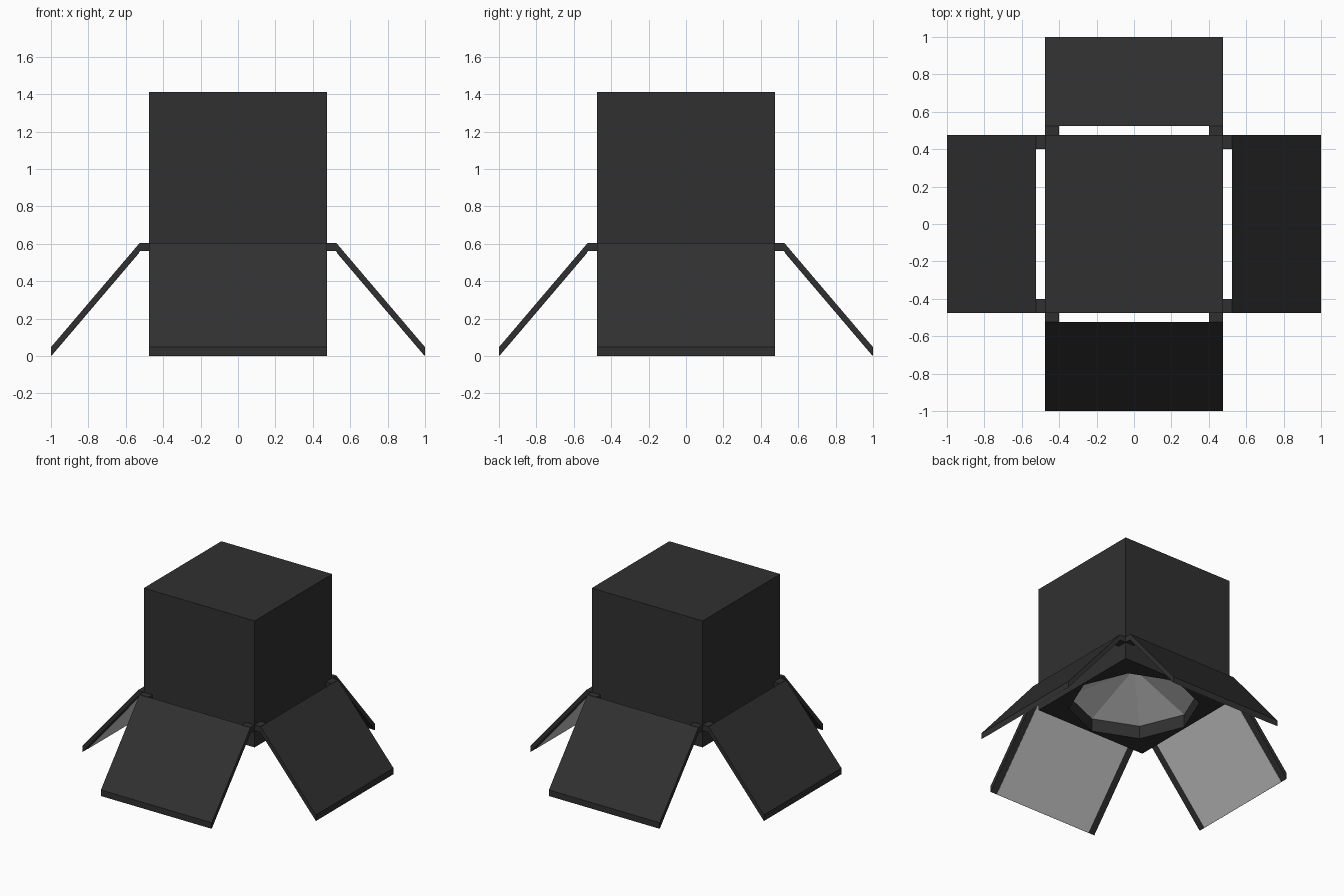
import bpy, bmesh
from math import pi, cos, sin
from mathutils import Matrix

if "Cube" in bpy.data.objects:
    bpy.data.objects.remove(bpy.data.objects["Cube"])


def material(name, v):
    m = bpy.data.materials.new(name)
    m.diffuse_color = (v, v, v, 1)
    m.use_nodes = True
    m.node_tree.nodes["Principled BSDF"].inputs["Base Color"].default_value = m.diffuse_color
    return m


DARK, LIGHT = material("dark_metal", 0.03), material("pale_lining", 0.6)
HALF, TOP, BOTTOM = 0.475, 1.41, 0.43


def make(name, bm, mats):
    bmesh.ops.recalc_face_normals(bm, faces=bm.faces)
    me = bpy.data.meshes.new(name)
    bm.to_mesh(me)
    bm.free()
    ob = bpy.data.objects.new(name, me)
    for m in mats:
        me.materials.append(m)
    bpy.context.collection.objects.link(ob)
    return ob


def extrude_profile(bm, pts, y0, y1):
    """Prism from an x-z profile between two y values."""
    a = [bm.verts.new((x, y0, z)) for x, z in pts]
    b = [bm.verts.new((x, y1, z)) for x, z in pts]
    bm.faces.new(a)
    bm.faces.new(b[::-1])
    for i in range(len(pts)):
        j = (i + 1) % len(pts)
        bm.faces.new((a[i], b[i], b[j], a[j]))


# lamp housing
bm = bmesh.new()
extrude_profile(bm, [(-HALF, BOTTOM), (HALF, BOTTOM), (HALF, TOP), (-HALF, TOP)], -HALF, HALF)
housing = make("housing", bm, [DARK, LIGHT])

# eight-sided reflector bowl, cut into the underside
bm = bmesh.new()
rings = [[bm.verts.new((0.46 * cos(k * pi / 4), 0.46 * sin(k * pi / 4), z)) for k in range(8)]
         for z in (BOTTOM - 0.1, BOTTOM + 0.1)]
apex = bm.verts.new((0, 0, BOTTOM + 0.30))
bm.faces.new(rings[0])
for i in range(8):
    j = (i + 1) % 8
    bm.faces.new((rings[0][i], rings[0][j], rings[1][j], rings[1][i]))
    bm.faces.new((rings[1][i], rings[1][j], apex)).material_index = 1
cutter = make("reflector_cutter", bm, [DARK, LIGHT])
cutter.hide_render = True
cutter.display_type = 'WIRE'
cut = housing.modifiers.new("reflector", 'BOOLEAN')
cut.operation, cut.object, cut.solver = 'DIFFERENCE', cutter, 'EXACT'

# four hinged flaps, each with two hinge lugs and a pale inner lining
for k, side in enumerate(("right", "back", "left", "front")):
    turn = Matrix.Rotation(k * pi / 2, 4, 'Z')
    bm = bmesh.new()
    extrude_profile(bm, [(0.525, 0.605), (1.0, 0.047), (1.0, 0.0), (0.525, 0.558)], -HALF, HALF)
    flap = make(side + "_flap", bm, [DARK])
    bm = bmesh.new()
    extrude_profile(bm, [(0.53, 0.555), (0.997, 0.0065), (0.997, 0.0005), (0.53, 0.549)], -0.42, 0.42)
    lining = make(side + "_flap_lining", bm, [LIGHT])
    bm = bmesh.new()
    for y0, y1 in ((-HALF, -0.4), (0.4, HALF)):
        extrude_profile(bm, [(0.47, 0.56), (0.527, 0.56), (0.527, 0.604), (0.47, 0.604)], y0, y1)
    lugs = make(side + "_hinge_lugs", bm, [DARK])
    for ob in (flap, lining, lugs):
        ob.matrix_world = turn
